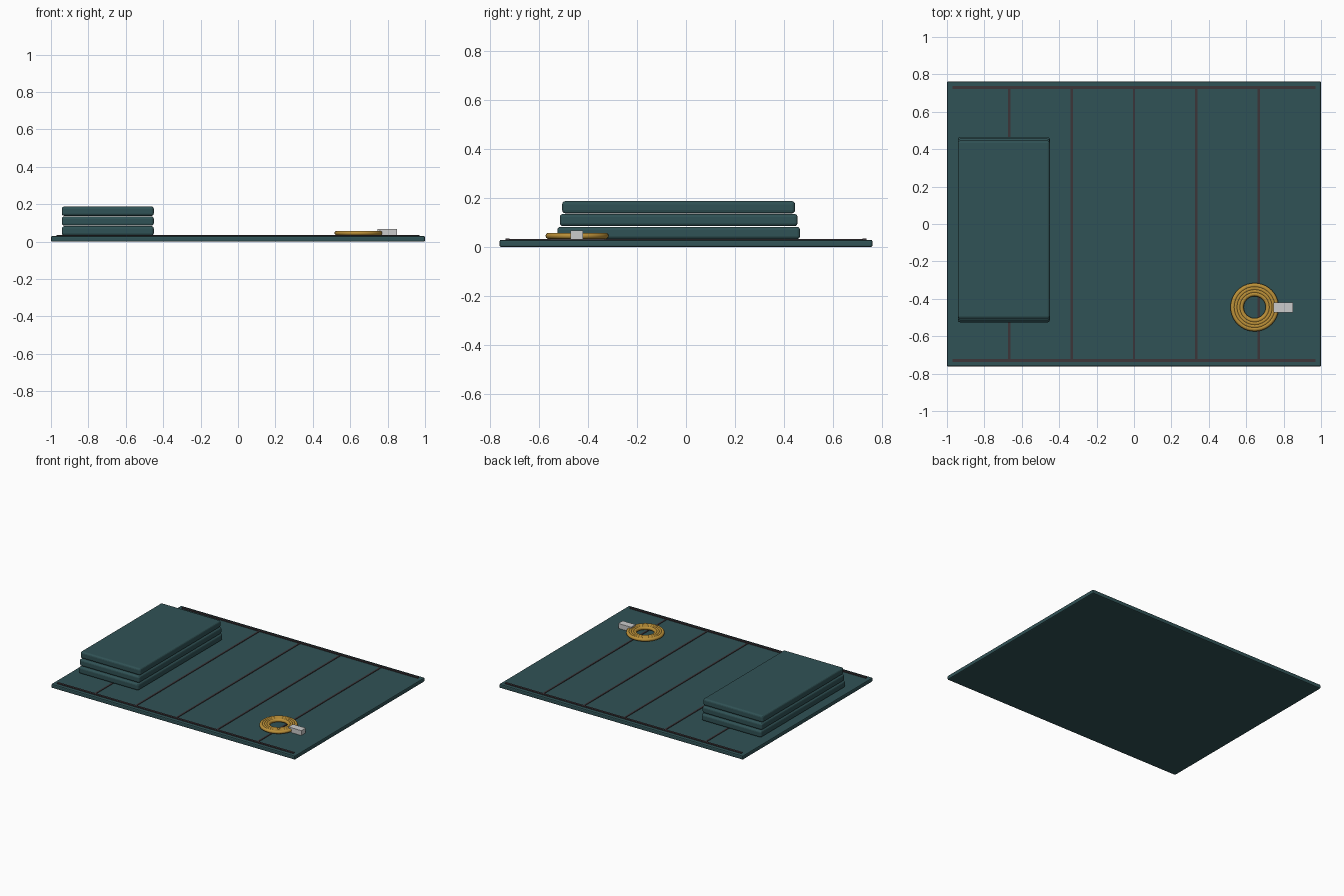
import bpy, math

if "Cube" in bpy.data.objects:
    bpy.data.objects.remove(bpy.data.objects["Cube"])


def material(name, color):
    m = bpy.data.materials.new(name)
    m.diffuse_color = (*color, 1)
    m.use_nodes = True
    m.node_tree.nodes["Principled BSDF"].inputs["Base Color"].default_value = m.diffuse_color
    return m


FABRIC = material("teal_fabric", (0.03, 0.085, 0.092))
SEAM = material("seam_thread", (0.045, 0.035, 0.04))
ROPE = material("yellow_rope", (0.5, 0.28, 0.04))


def box(name, x, y, z, mat=None, bevel=0, segments=2):
    """Box from (min, max) ranges, optionally with rounded edges."""
    bpy.ops.mesh.primitive_cube_add(
        size=1, location=[(r[0] + r[1]) / 2 for r in (x, y, z)])
    o = bpy.context.object
    o.name = name
    o.scale = [r[1] - r[0] for r in (x, y, z)]
    bpy.ops.object.transform_apply(location=False, rotation=False, scale=True)
    if mat:
        o.data.materials.append(mat)
    if bevel:
        b = o.modifiers.new("rounded_edges", 'BEVEL')
        b.width = bevel
        b.segments = segments
    return o


# flat ground sheet
box("ground_sheet", (-1, 1), (-0.762, 0.762), (0, 0.03), FABRIC, 0.007)

# raised seams: cross seams and two hems
for i in range(5):
    x = (i - 2) / 3
    box(f"cross_seam_{i + 1}", (x - 0.006, x + 0.006), (-0.73, 0.73), (0.026, 0.034), SEAM)
for side, s in (("front", -1), ("back", 1)):
    box(f"{side}_hem", (-0.97, 0.97), (s * 0.73 - 0.008, s * 0.73 + 0.008), (0.026, 0.036), SEAM)

# stack of folded fabric, each layer slightly shorter
for i in range(3):
    z = 0.033 + 0.0525 * i
    box(f"folded_layer_{i + 1}", (-0.942, -0.45),
        (-0.526 + 0.01 * i, 0.466 - 0.01 * i), (z, z + 0.05), FABRIC, 0.013, 3)

# coiled rope
for i in range(4):
    bpy.ops.mesh.primitive_torus_add(
        location=(0.645, -0.445, 0.046), major_radius=0.071 + 0.0153 * i,
        minor_radius=0.0125, major_segments=40, minor_segments=10)
    ring = bpy.context.object
    ring.name = f"rope_ring_{i + 1}"
    ring.data.materials.append(ROPE)
    bpy.ops.object.shade_smooth_by_angle(angle=math.radians(50))

# metal end piece
box("rope_end_clip", (0.745, 0.85), (-0.472, -0.42), (0.031, 0.067))
